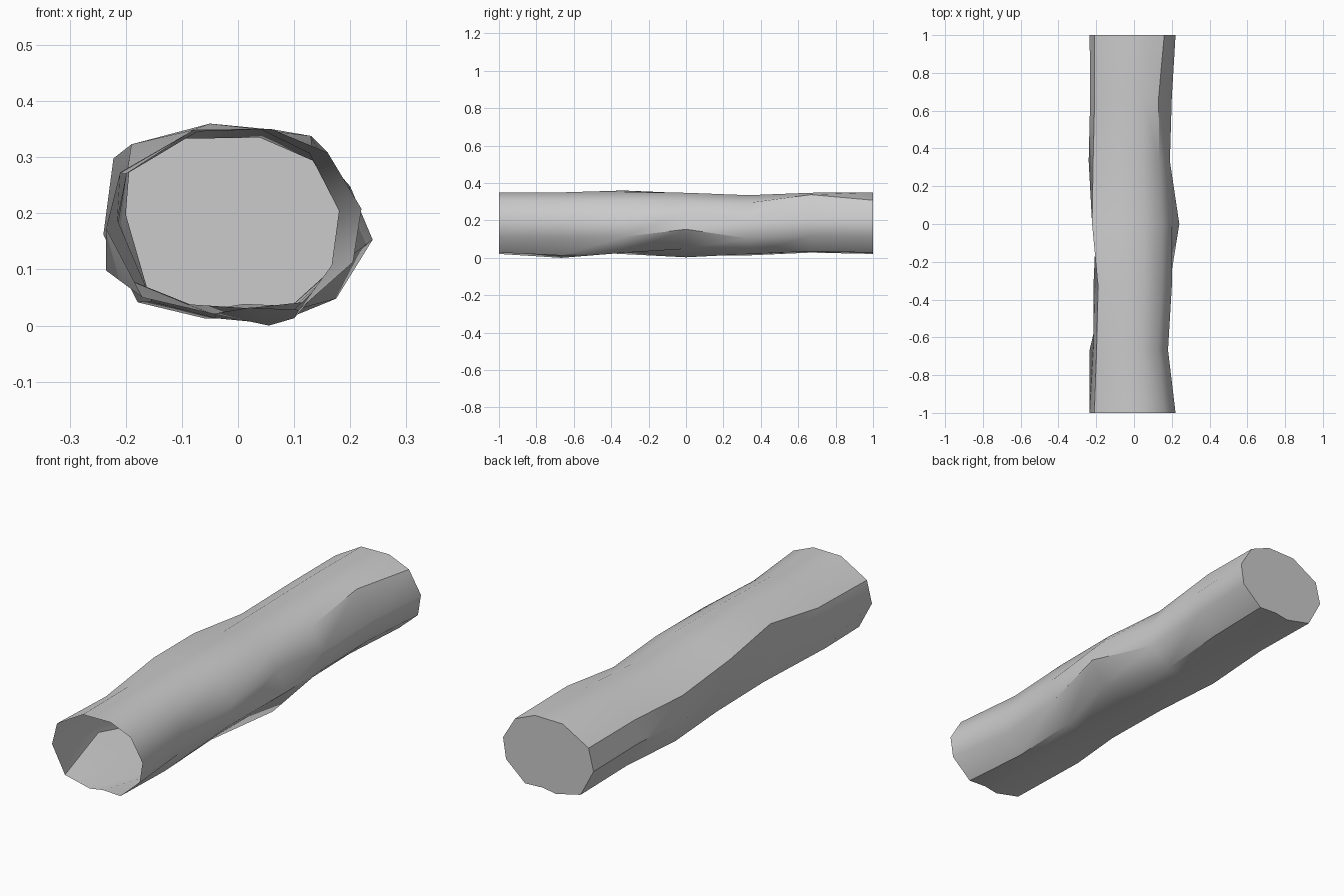
import bpy
import bmesh
import math

default_cube = bpy.data.objects.get("Cube")
if default_cube:
    bpy.data.objects.remove(default_cube, do_unlink=True)


def make_material(name, value):
    material = bpy.data.materials.new(name)
    colour = (value, value, value, 1)
    material.diffuse_color = colour
    material.use_nodes = True
    shader = material.node_tree.nodes["Principled BSDF"]
    shader.inputs["Base Color"].default_value = colour
    return material


# End cross-section (x, z), counter-clockwise from the right side
profile = [(.22, .21), (.16, .31), (.06, .352), (-.08, .35), (-.21, .275),
           (-.235, .175), (-.17, .052), (-.045, .023), (.02, .034),
           (.109, .03), (.205, .115)]

# Limits of each station along the log: left x, right x, bottom z, top z
stations = [(-.235, .22, .023, .352), (-.22, .18, .015, .352),
            (-.215, .2, .022, .352), (-.215, .205, .015, .35),
            (-.24, .19, .015, .337), (-.232, .2, .03, .35),
            (-.235, .22, .023, .352)]

# Knots and dents: station, profile index -> position
knots = {
    (1, 5): (-.215, .19), (1, 6): (-.235, .1), (1, 7): (-.09, .04),
    (1, 8): (.055, .002), (1, 9): (.1, .015),
    (2, 3): (-.05, .362), (2, 4): (-.19, .325),
    (3, 0): (.2, .25), (3, 4): (-.222, .3), (3, 5): (-.2, .2),
    (3, 8): (.065, .005), (3, 9): (.175, .05), (3, 10): (.24, .155),
    (5, 1): (.13, .34),
}


def remap(value, old_low, old_high, low, high):
    return low + (high - low) * (value - old_low) / (old_high - old_low)


def build_log(name, material):
    bm = bmesh.new()
    end_left, end_right, end_bottom, end_top = stations[0]
    rings = []
    for s, (left, right, bottom, top) in enumerate(stations):
        y = remap(s, 0, len(stations) - 1, -1, 1)
        ring = []
        for i, (px, pz) in enumerate(profile):
            x = remap(px, end_left, end_right, left, right)
            z = remap(pz, end_bottom, end_top, bottom, top)
            x, z = knots.get((s, i), (x, z))
            ring.append(bm.verts.new((x, y, z)))
        rings.append(ring)

    # Bark wall
    count = len(profile)
    for front, back in zip(rings, rings[1:]):
        for i in range(count):
            j = (i + 1) % count
            bm.faces.new((front[i], front[j], back[j], back[i]))

    # Closed back end; the front end stays open
    bm.faces.new(list(reversed(rings[-1])))

    bmesh.ops.translate(bm, verts=bm.verts,
                        vec=(0, 0, -min(v.co.z for v in bm.verts)))
    mesh = bpy.data.meshes.new(name)
    bm.to_mesh(mesh)
    bm.free()
    mesh.materials.append(material)
    log = bpy.data.objects.new(name, mesh)
    bpy.context.collection.objects.link(log)
    return log


log = build_log("hollow_log", make_material("plain grey", .6))
bpy.ops.object.select_all(action="DESELECT")
log.select_set(True)
bpy.context.view_layer.objects.active = log
bpy.ops.object.shade_smooth_by_angle(angle=math.radians(40))
